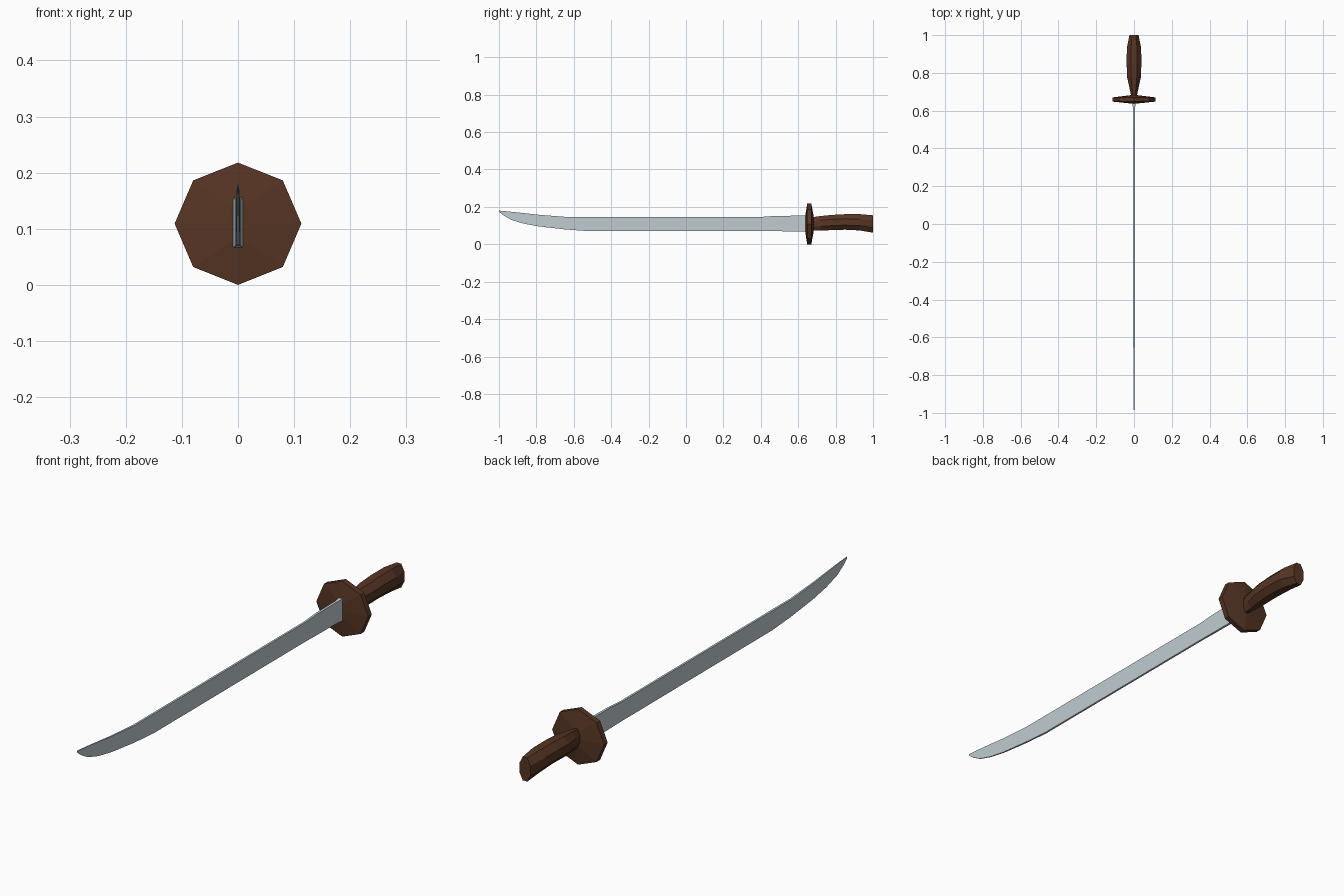
import bpy, bmesh
from math import sin, cos, pi

if "Cube" in bpy.data.objects:
    bpy.data.objects.remove(bpy.data.objects["Cube"])


def material(name, rgb):
    m = bpy.data.materials.new(name)
    m.diffuse_color = (*rgb, 1)
    m.use_nodes = True
    m.node_tree.nodes["Principled BSDF"].inputs["Base Color"].default_value = m.diffuse_color
    return m


wood = material("dark_wood", (0.095, 0.036, 0.018))
steel = material("steel", (0.53, 0.6, 0.63))


def loft(name, rings, mat):
    """Skin a closed solid through rings of equal point count."""
    bm = bmesh.new()
    loops = [[bm.verts.new(p) for p in ring] for ring in rings]
    n = len(loops[0])
    for a, b in zip(loops, loops[1:]):
        for i in range(n):
            j = (i + 1) % n
            bm.faces.new((a[i], a[j], b[j], b[i]))
    bm.faces.new(loops[0])
    bm.faces.new(loops[-1])
    bmesh.ops.recalc_face_normals(bm, faces=bm.faces)
    me = bpy.data.meshes.new(name)
    bm.to_mesh(me)
    bm.free()
    me.materials.append(mat)
    ob = bpy.data.objects.new(name, me)
    bpy.context.collection.objects.link(ob)
    return ob


def octagon(y, rx, rz, cz, turn=0.0):
    angles = [turn + k * pi / 4 for k in range(8)]
    return [(rx * cos(a), y, cz + rz * sin(a)) for a in angles]


# Blade: y, lower edge z, upper edge z, half thickness
blade_stations = [
    (-1.00, 0.174, 0.180, 0.001), (-0.975, 0.154, 0.178, 0.0015),
    (-0.935, 0.131, 0.174, 0.002), (-0.87, 0.111, 0.167, 0.0025),
    (-0.79, 0.096, 0.158, 0.003), (-0.65, 0.080, 0.147, 0.004),
    (-0.53, 0.071, 0.147, 0.004), (0.41, 0.071, 0.147, 0.004),
    (0.48, 0.070, 0.152, 0.0045), (0.61, 0.069, 0.153, 0.005),
    (0.65, 0.066, 0.155, 0.010),
]
loft("blade", [[(-t, y, lo), (t, y, lo), (t, y, hi), (-t, y, hi)]
               for y, lo, hi, t in blade_stations], steel)

# Guard: eight-sided disc, slightly domed on both faces
guard = [(0.638, 0.018, 0.046), (0.648, 0.113, 0.109),
         (0.670, 0.113, 0.109), (0.682, 0.018, 0.044)]
loft("guard", [octagon(y, rx, rz, 0.109) for y, rx, rz in guard], wood)

# Handle: y, half width, lower z, upper z
handle = [
    (0.675, 0.014, 0.073, 0.145), (0.72, 0.024, 0.073, 0.151),
    (0.78, 0.037, 0.076, 0.157), (0.85, 0.039, 0.078, 0.161),
    (0.93, 0.038, 0.074, 0.161), (1.00, 0.024, 0.062, 0.155),
]
k = 1 / cos(pi / 8)
loft("handle", [octagon(y, w * k, (hi - lo) / 2 * k, (hi + lo) / 2, pi / 8)
                for y, w, lo, hi in handle], wood)
